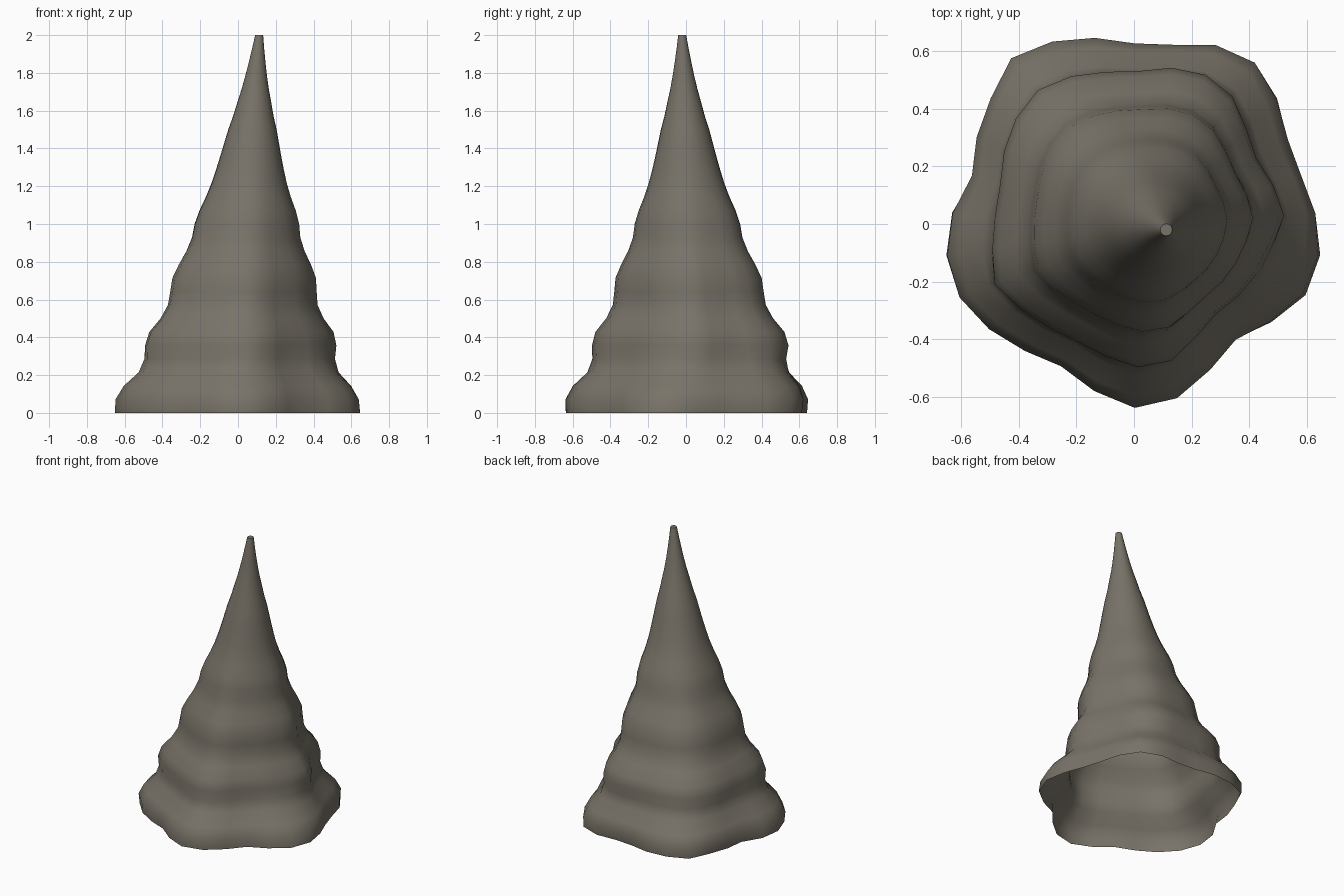
import bpy, bmesh, math

if "Cube" in bpy.data.objects:
    bpy.data.objects.remove(bpy.data.objects["Cube"])

# Mean half-widths of evenly spaced rings from hem (z=0) to tip (z=2)
HALF = [.645, .645, .605, .53, .503, .503, .485, .43, .395, .387, .38, .35, .313, .287,
        .277, .255, .225, .20, .18, .162, .145, .128, .107, .09, .072, .057, .044, .032, .021]
# Fold outlines (radii counter-clockwise from the front): at the hem and at the second tier
HEM = [.675, .657, .604, .562, .609, .66, .662, .62, .585, .59, .634, .665, .635, .58,
       .575, .615, .653, .68, .625, .595, .567, .63, .667, .666, .64, .605, .581, .63]
TIER = [.52, .51, .46, .43, .44, .453, .47, .50, .475, .45, .475, .52, .535, .52,
        .495, .505, .53, .55, .535, .51, .485, .49, .512, .545, .515, .49, .48, .495]
SEG = len(HEM)


def deviation(outline):
    mean = sum(outline) / SEG
    return [r / mean - 1 for r in outline]


hem, tier = deviation(HEM), deviation(TIER)

mat = bpy.data.materials.new("grey brown felt")
mat.diffuse_color = (0.19, 0.172, 0.14, 1)
mat.use_nodes = True
mat.node_tree.nodes["Principled BSDF"].inputs["Base Color"].default_value = mat.diffuse_color

# Pointed cone with rippled tiers, soft folds and a leaning tip; open at the hem
bm = bmesh.new()
rings = []
for i, half in enumerate(HALF):
    z = 2 * i / (len(HALF) - 1)
    mix = min(1, z / 0.36)
    fade = max(0, min(1, 1 - (z - 0.36) / 1.0))
    r0 = half * (0.969 + 0.031 * mix)
    cx, cy = 0.036 * z + 0.01 * z * z, 0.04 - 0.03 * z
    ring = []
    for k in range(SEG):
        fold = fade * (hem[k] * (1 - mix) + tier[k] * mix)
        a = 2 * math.pi * k / SEG - math.pi / 2
        r = r0 * (1 + fold)
        ring.append(bm.verts.new((cx + r * math.cos(a), cy + r * math.sin(a), z)))
    rings.append(ring)
for lo, hi in zip(rings, rings[1:]):
    for k in range(SEG):
        n = (k + 1) % SEG
        bm.faces.new((lo[k], lo[n], hi[n], hi[k]))
bm.faces.new(rings[-1])

me = bpy.data.meshes.new("pointed_cone")
bm.to_mesh(me)
bm.free()
me.materials.append(mat)
cone = bpy.data.objects.new("pointed_cone", me)
bpy.context.collection.objects.link(cone)
bpy.context.view_layer.objects.active = cone
cone.select_set(True)
bpy.ops.object.shade_smooth_by_angle(angle=math.radians(50))
